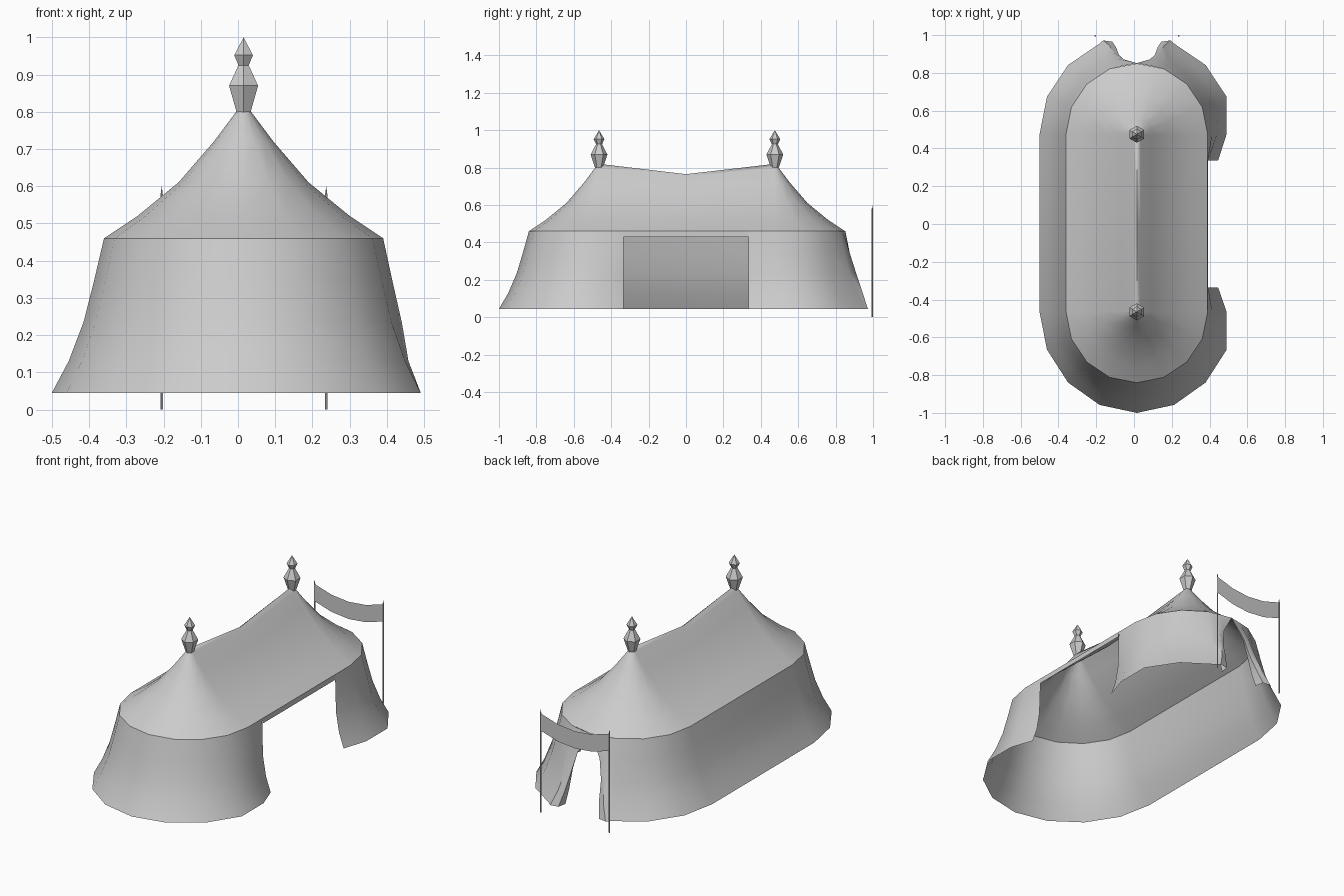
import bpy, bmesh, math

if "Cube" in bpy.data.objects:
    bpy.data.objects.remove(bpy.data.objects["Cube"])

CX = 0.015                   # tent axis in x
YF, YB = -0.465, 0.475       # the two tent pole positions
ROOF = [(0.375, 0.46), (0.285, 0.52), (0.175, 0.61), (0.08, 0.72), (0.02, 0.80), (0.0, 0.82)]
WALL_Z = [0.46, 0.345, 0.235, 0.13, 0.045]
WALL_R = [0.375, 0.402, 0.43, 0.47, 0.515]
SIDE_R = [0.375, 0.40, 0.425, 0.443, 0.475]     # right side, pulled in by the opening
EDGE_R = [0.375, 0.377, 0.382, 0.40, 0.43]      # edge of the side opening


def finish(name, bm, smooth=50):
    bmesh.ops.remove_doubles(bm, verts=bm.verts, dist=0.0005)
    bmesh.ops.recalc_face_normals(bm, faces=bm.faces)
    me = bpy.data.meshes.new(name)
    bm.to_mesh(me)
    bm.free()
    ob = bpy.data.objects.new(name, me)
    bpy.context.collection.objects.link(ob)
    if smooth:
        bpy.ops.object.select_all(action='DESELECT')
        ob.select_set(True)
        bpy.context.view_layer.objects.active = ob
        bpy.ops.object.shade_smooth_by_angle(angle=math.radians(smooth))
    return ob


def loft(bm, cols, closed=False):
    """Bridge neighbouring columns of points with quads."""
    vs = [[bm.verts.new(p) for p in c] for c in cols]
    for i in range(len(vs) - (0 if closed else 1)):
        a, b = vs[i], vs[(i + 1) % len(vs)]
        for j in range(len(a) - 1):
            bm.faces.new((a[j], b[j], b[j + 1], a[j + 1]))


def arc_column(deg, rz, flare=0.0):
    """Column on the rounded end: 0 = right, 90 = back, 180 = left, 270 = front."""
    a = math.radians(deg)
    cy = YB if deg <= 180 else YF
    n = len(rz) - 1
    return [(CX + r * math.cos(a),
             cy + (r + flare * abs(math.sin(a)) * i / n) * math.sin(a), z)
            for i, (r, z) in enumerate(rz)]


def straight(y, side, rz, sag=0.0):
    return [(CX + side * r, y, z - sag * (z - 0.46) / 0.36) for r, z in rz]


# Roof: two cone ends joined by a sagging ridge
steps = [i * 22.5 for i in range(9)]
bm = bmesh.new()
cols = [arc_column(d, ROOF) for d in steps]
cols.append(straight(0, -1, ROOF, 0.055))
cols += [straight(YF, -1, ROOF)] + [arc_column(180 + d, ROOF) for d in steps[1:]]
cols.append(straight(0, 1, ROOF, 0.055))
loft(bm, cols, closed=True)
finish("roof", bm)

# Walls: flared cloth, open on the right side and at the back door
wall = list(zip(WALL_R, WALL_Z))
side = list(zip(SIDE_R, WALL_Z))
edge = list(zip(EDGE_R, WALL_Z))


def door_columns(s):
    """Gathered curtain from the wall to the inner fold of the back door."""
    fold = [[(0.07, 0.838), (0.105, 0.875), (0.125, 0.91), (0.145, 0.945), (0.178, 0.972)],
            [(0.0, 0.852), (0.07, 0.872), (0.095, 0.895), (0.11, 0.935), (0.13, 0.965)],
            [(0.0, 0.848), (0.08, 0.855), (0.11, 0.86), (0.115, 0.885), (0.12, 0.915)]]
    return [[(CX + s * x, y, z) for (x, y), z in zip(f, WALL_Z)] for f in fold]


bm = bmesh.new()
right = [straight(0.335, 1, edge), arc_column(0, side)]
right += [arc_column(d, wall, 0.005) for d in (22.5, 45, 67.5)]
loft(bm, right + door_columns(1))
rest = door_columns(-1)[::-1]
rest += [arc_column(d, wall, 0.005) for d in (112.5, 135, 157.5, 180)]
rest += [straight(YF, -1, wall)]
rest += [arc_column(180 + d, wall, 0.02) for d in steps[1:-1]]
rest += [straight(YF, 1, side), straight(-0.335, 1, edge)]
loft(bm, rest)
finish("walls", bm)

# Short valance above the side opening
bm = bmesh.new()
loft(bm, [straight(y, 1, [(0.375, 0.46), (0.376, 0.43)]) for y in (-0.335, 0, 0.335)])
finish("side_valance", bm)

# Finials on the two poles
PROFILE = [(0.022, 0.80), (0.045, 0.87), (0.016, 0.925), (0.029, 0.952), (0.0, 1.0)]
for name, y in (("front_finial", YF), ("back_finial", YB)):
    bm = bmesh.new()
    loft(bm, [[(CX + r * math.sin(k * math.pi / 3), y + r * math.cos(k * math.pi / 3), z)
               for r, z in PROFILE] for k in range(6)], closed=True)
    finish(name, bm, 0)

# Banner posts behind the back door
POSTS = (-0.205, 0.237)
for name, x in zip(("left_post", "right_post"), POSTS):
    bpy.ops.mesh.primitive_cylinder_add(vertices=6, radius=0.004, depth=0.575, location=(x, 0.996, 0.2875))
    bpy.context.object.name = name
    bpy.ops.mesh.primitive_cone_add(vertices=6, radius1=0.004, radius2=0, depth=0.025, location=(x, 0.996, 0.5875))
    bpy.context.object.name = name + "_tip"

# Sagging banner strung between the posts
bm = bmesh.new()
cols = []
for i in range(5):
    t = i / 4
    x = POSTS[0] + t * (POSTS[1] - POSTS[0])
    z = 0.575 - 0.045 * 4 * t * (1 - t)
    cols.append([(x, 0.996, z), (x, 0.996, z - 0.1)])
loft(bm, cols)
finish("banner", bm)
